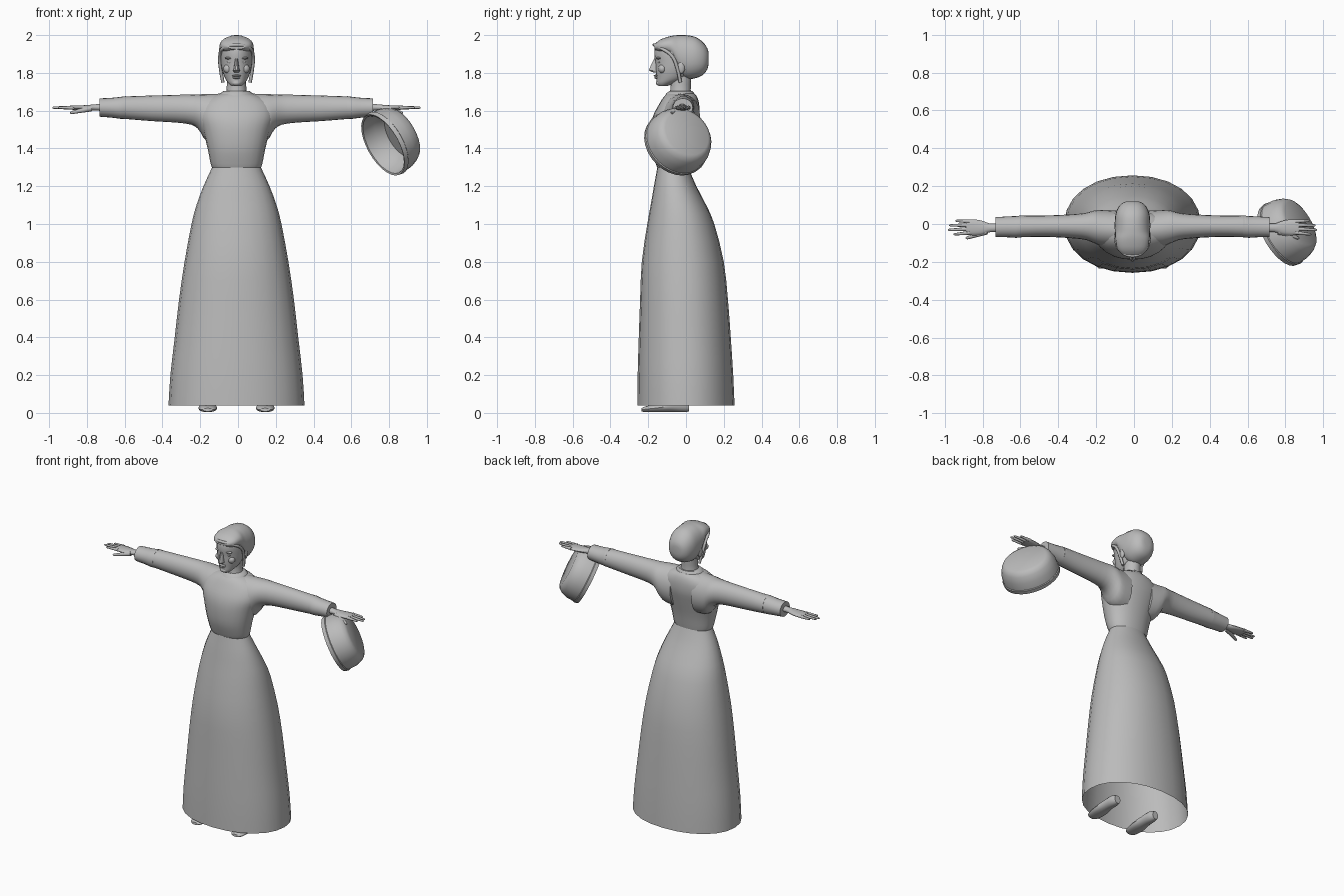
import bpy, bmesh, math
from mathutils import Vector, Matrix

old = bpy.data.objects.get("Cube")
if old:
    bpy.data.objects.remove(old, do_unlink=True)

MID = -0.008  # the figure's own centre line

grey = bpy.data.materials.new("plain_grey")
grey.use_nodes = True
shade = (0.5, 0.5, 0.5, 1)
grey.diffuse_color = shade
grey.node_tree.nodes["Principled BSDF"].inputs["Base Color"].default_value = shade


def finish(bm, name, matrix=None, angle=40):
    """Turn a bmesh into a smooth shaded object."""
    bmesh.ops.recalc_face_normals(bm, faces=bm.faces)
    mesh = bpy.data.meshes.new(name)
    bm.to_mesh(mesh)
    bm.free()
    mesh.transform(matrix or Matrix.Translation((MID, 0, 0)))
    mesh.materials.append(grey)
    mesh.polygons.foreach_set("use_smooth", [True] * len(mesh.polygons))
    mesh.set_sharp_from_angle(angle=math.radians(angle))
    obj = bpy.data.objects.new(name, mesh)
    bpy.context.collection.objects.link(obj)
    return obj


def spline(rows, steps):
    """Catmull-Rom interpolation between cross-section rows."""
    if steps == 1:
        return rows
    out = []
    for i in range(len(rows) - 1):
        quad = rows[max(i - 1, 0)], rows[i], rows[i + 1], rows[min(i + 2, len(rows) - 1)]
        for k in range(steps):
            t = k / steps
            out.append([b + t / 2 * (c - a + t * (2 * a - 5 * b + 4 * c - d + t * (3 * (b - c) + d - a)))
                        for a, b, c, d in zip(*quad)])
    return out + [rows[-1]]


def loft(name, axis, rows, sides=24, steps=3, caps=(True, True), flip=1, square=1.0,
         matrix=None, angle=40):
    """Skin oval rings. Rows: along z or y (pos, half width, low, high);
    along x (pos, y low, y high, z low, z high)."""
    bm = bmesh.new()
    rings = []
    for row in spline(rows, steps):
        ring = []
        for k in range(sides):
            a = math.tau * k / sides
            c, s = (math.copysign(abs(f) ** square, f) for f in (math.cos(a), math.sin(a)))
            if axis == "x":
                p, y0, y1, z0, z1 = row
                co = (p * flip, (y0 + y1) / 2 + c * (y1 - y0) / 2, (z0 + z1) / 2 + s * (z1 - z0) / 2)
            else:
                p, w, lo, hi = row
                other = (lo + hi) / 2 + s * (hi - lo) / 2
                co = (c * w, other, p) if axis == "z" else (c * w, p, other)
            ring.append(bm.verts.new(co))
        rings.append(ring)
    for r, q in zip(rings, rings[1:]):
        for k in range(sides):
            n = (k + 1) % sides
            bm.faces.new((r[k], r[n], q[n], q[k]))
    for wanted, ring in zip(caps, (rings[0], rings[-1])):
        if wanted:
            bm.faces.new(ring)
    return finish(bm, name, matrix, angle)


def ball(name, centre, size):
    """Stretched sphere."""
    bm = bmesh.new()
    bmesh.ops.create_uvsphere(bm, u_segments=12, v_segments=8, radius=1)
    bm.transform(Matrix.Translation(centre) @ Matrix.Diagonal((*size, 1)))
    return finish(bm, name)


def limb(name, start, end, r0, r1, flip=1):
    """Tapered rod with a rounded tip."""
    a, b = Vector(start), Vector(end)
    a.x *= flip
    b.x *= flip
    span = b - a
    length = span.length
    turn = Matrix.Translation(a + Vector((MID, 0, 0))) @ span.to_track_quat('Z', 'Y').to_matrix().to_4x4()
    tip = r1 * 0.5
    rows = [(0, r0, -r0, r0), (length - r1, r1, -r1, r1), (length, tip, -tip, tip)]
    return loft(name, "z", rows, sides=8, steps=1, matrix=turn, angle=60)


# Long bell skirt, open below
loft("skirt", "z", [
    (0.04, 0.36, -0.258, 0.257), (0.2, 0.35, -0.256, 0.25), (0.4, 0.327, -0.25, 0.237),
    (0.6, 0.304, -0.243, 0.222), (0.8, 0.275, -0.234, 0.2), (1.0, 0.238, -0.205, 0.15),
    (1.1, 0.212, -0.187, 0.107), (1.2, 0.175, -0.17, 0.055), (1.27, 0.143, -0.157, 0.025),
    (1.31, 0.125, -0.15, 0.01)], steps=2, caps=(False, True), square=0.94)

# Fitted bodice up to the shoulders
loft("bodice", "z", [
    (1.295, 0.127, -0.15, 0.01), (1.32, 0.137, -0.16, 0.015), (1.4, 0.153, -0.183, 0.03),
    (1.5, 0.178, -0.188, 0.055), (1.57, 0.2, -0.175, 0.07), (1.63, 0.19, -0.145, 0.07),
    (1.67, 0.14, -0.12, 0.06), (1.69, 0.085, -0.1, 0.045)], square=0.92)

# Neck and its standing collar
loft("neck", "z", [(1.66, 0.07, -0.1, 0.035), (1.71, 0.053, -0.083, 0.025),
                   (1.8, 0.05, -0.085, 0.03)], sides=16)
loft("collar", "z", [(1.67, 0.1, -0.118, 0.05), (1.69, 0.088, -0.105, 0.045),
                     (1.705, 0.068, -0.088, 0.034)], sides=20, steps=1)

# Head
loft("head", "z", [
    (1.73, 0.025, -0.145, -0.1), (1.745, 0.042, -0.155, -0.06), (1.77, 0.06, -0.156, 0),
    (1.81, 0.075, -0.16, 0.04), (1.85, 0.083, -0.162, 0.07), (1.9, 0.086, -0.168, 0.08),
    (1.94, 0.08, -0.16, 0.08), (1.97, 0.05, -0.12, 0.05)])
loft("nose", "z", [(1.802, 0.012, -0.17, -0.14), (1.812, 0.018, -0.197, -0.14),
                   (1.825, 0.014, -0.194, -0.14), (1.875, 0.008, -0.17, -0.14)], sides=10, steps=2)
ball("upper_lip", (0, -0.157, 1.785), (0.024, 0.014, 0.006))
ball("lower_lip", (0, -0.155, 1.774), (0.02, 0.013, 0.006))
ball("chin", (0, -0.141, 1.747), (0.025, 0.018, 0.016))
for side, s in (("left", 1), ("right", -1)):
    ball(side + "_eye", (s * 0.034, -0.14, 1.857), (0.016, 0.012, 0.008))
    ball(side + "_brow", (s * 0.036, -0.143, 1.878), (0.026, 0.016, 0.007))
    ball(side + "_cheek", (s * 0.042, -0.125, 1.822), (0.028, 0.022, 0.025))
    ball(side + "_ear", (s * 0.08, -0.025, 1.83), (0.012, 0.02, 0.035))

# Close cap covering the back of the head, with its folded edge
loft("cap", "y", [
    (-0.168, 0.045, 1.925, 1.95), (-0.135, 0.078, 1.905, 1.977), (-0.08, 0.09, 1.885, 1.995),
    (-0.04, 0.093, 1.8, 2.0), (0, 0.094, 1.767, 2.0), (0.05, 0.09, 1.772, 1.99),
    (0.09, 0.074, 1.79, 1.962), (0.113, 0.05, 1.82, 1.93), (0.12, 0.025, 1.85, 1.905)], square=0.9)
edge = [(0.072, -0.03, 1.75), (0.084, -0.045, 1.82), (0.088, -0.075, 1.89), (0.068, -0.135, 1.932)]
path = edge + [(0, -0.168, 1.948)] + [(-x, y, z) for x, y, z in reversed(edge)]
curve = bpy.data.curves.new("cap_band", "CURVE")
curve.dimensions = "3D"
curve.bevel_depth = 0.009
curve.bevel_resolution = 2
curve.resolution_u = 5
curve.use_fill_caps = True
strand = curve.splines.new("BEZIER")
strand.bezier_points.add(len(path) - 1)
for point, co in zip(strand.bezier_points, path):
    point.co = co
    point.handle_left_type = point.handle_right_type = "AUTO"
curve.materials.append(grey)
band = bpy.data.objects.new("cap_band", curve)
band.location.x = MID
bpy.context.collection.objects.link(band)

# Sleeves, cuffs, hands and shoes on both sides
for side, s in (("left", 1), ("right", -1)):
    loft(side + "_sleeve", "x", [
        (0.08, -0.13, 0.07, 1.42, 1.69), (0.16, -0.12, 0.075, 1.44, 1.688),
        (0.205, -0.1, 0.07, 1.505, 1.686), (0.27, -0.08, 0.055, 1.532, 1.685),
        (0.45, -0.068, 0.045, 1.545, 1.68), (0.6, -0.07, 0.045, 1.557, 1.675)], sides=20, flip=s)
    loft(side + "_cuff", "x", [
        (0.585, -0.07, 0.045, 1.556, 1.677), (0.615, -0.073, 0.042, 1.557, 1.673),
        (0.66, -0.07, 0.04, 1.563, 1.668), (0.724, -0.07, 0.036, 1.568, 1.665)],
        sides=20, steps=2, flip=s)
    loft(side + "_hand", "x", [
        (0.69, -0.045, 0.005, 1.597, 1.638), (0.75, -0.043, 0.002, 1.6, 1.634),
        (0.79, -0.056, 0.016, 1.6, 1.63), (0.84, -0.06, 0.025, 1.602, 1.628),
        (0.88, -0.055, 0.022, 1.606, 1.626)], sides=14, flip=s)
    for i, reach in enumerate((0.945, 0.975, 0.968, 0.935)):
        y = -0.046 + i * 0.02
        limb(f"{side}_finger_{i + 1}", (0.86, y, 1.616), (reach, y * 1.2, 1.616), 0.011, 0.006, s)
    limb(side + "_thumb", (0.77, -0.04, 1.612), (0.88, -0.076, 1.588), 0.016, 0.008, s)
    loft(side + "_shoe", "y", [
        (-0.235, 0.025, 0.008, 0.025), (-0.215, 0.042, 0.004, 0.035), (-0.15, 0.05, 0.003, 0.05),
        (-0.08, 0.04, 0.005, 0.068), (-0.02, 0.034, 0.003, 0.075), (0.015, 0.022, 0.006, 0.06)],
        sides=14, matrix=Matrix.Translation((MID + s * 0.152, 0, 0)))

# Hollow round basket hanging tilted beneath the left hand
tilt = Vector((0.77, 0.46, 0.44)).to_track_quat('Z', 'Y').to_matrix().to_4x4()
profile = [(0.11, 0.125), (0.07, 0.158), (0, 0.17), (-0.004, 0.18), (0.02, 0.184),
           (0.024, 0.179), (0.07, 0.176), (0.11, 0.162), (0.13, 0.148), (0.14, 0.128)]
loft("basket", "z", [(h, r, -r, r) for h, r in profile], sides=28, steps=1,
     matrix=Matrix.Translation((0.77, -0.06, 1.42)) @ tilt)
